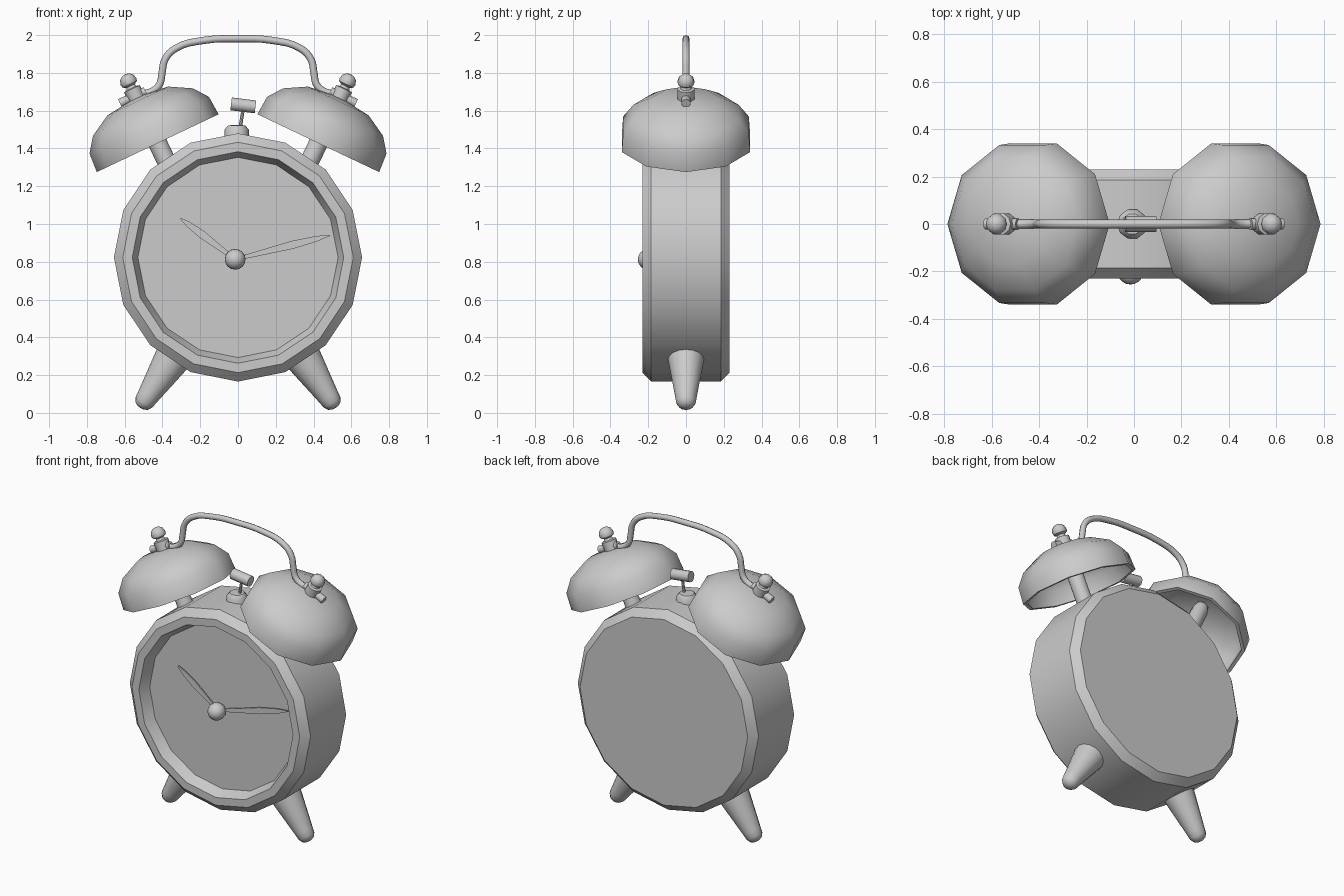
import bpy, bmesh, math
from mathutils import Matrix, Vector

if "Cube" in bpy.data.objects:
    bpy.data.objects.remove(bpy.data.objects["Cube"])


def finish(name, bm, angle=40):
    bmesh.ops.recalc_face_normals(bm, faces=bm.faces)
    me = bpy.data.meshes.new(name)
    bm.to_mesh(me)
    bm.free()
    ob = bpy.data.objects.new(name, me)
    bpy.context.collection.objects.link(ob)
    bpy.ops.object.select_all(action='DESELECT')
    bpy.context.view_layer.objects.active = ob
    ob.select_set(True)
    bpy.ops.object.shade_smooth_by_angle(angle=math.radians(angle))
    return ob


def lathe(name, profile, n, origin, rot, angle=40):
    """Spin (radius, height) points around the local z axis."""
    bm = bmesh.new()
    rings = []
    for r, h in profile:
        if r == 0:
            rings.append([bm.verts.new((0, 0, h))] * n)
        else:
            rings.append([bm.verts.new((r * math.cos(i * math.tau / n),
                                        r * math.sin(i * math.tau / n), h)) for i in range(n)])
    for a, b in zip(rings, rings[1:]):
        for i in range(n):
            j = (i + 1) % n
            bm.faces.new(list(dict.fromkeys((a[i], a[j], b[j], b[i]))))
    bm.transform(Matrix.Translation(origin) @ rot)
    return finish(name, bm, angle)


def tilt(t):
    return Matrix.Rotation(t, 4, 'Y')


def ball(r, h, steps=8, start=0.0):
    return [(r * math.sin(a) if 0 < k < steps else (0 if k == steps else r * math.sin(a)),
             h - r * math.cos(a))
            for k in range(steps + 1) for a in [start + (math.pi - start) * k / steps]]


FRONT = Matrix.Rotation(math.pi / 2, 4, 'X')   # local z points to -y
CZ = 0.823                                     # body centre height

# Body: 16-sided case with chamfered rims and a recessed dial
lathe("clock_case", [(0, -0.23), (0.61, -0.23), (0.657, -0.185), (0.657, 0.185),
                     (0.61, 0.23), (0.56, 0.23), (0.53, 0.16), (0, 0.16)],
      16, (0, 0, CZ), FRONT)

# Hands and hub
HUB = Vector((-0.015, 0, 0.813))
lathe("hand_hub", [(0, 0.15), (0.03, 0.15), (0.03, 0.17)] + ball(0.055, 0.2, 8, 0.5),
      16, HUB, FRONT)


def hand(name, tip, y, wide_at):
    d = Vector(tip) - Vector((HUB.x, HUB.z))
    side = Vector((-d.y, d.x)).normalized()
    shape = [(0, -0.008), (wide_at, -0.021), (0.85, -0.015), (1, -0.003),
             (1, 0.003), (0.85, 0.015), (wide_at, 0.021), (0, 0.008)]
    bm = bmesh.new()
    pts = [d * t + side * w for t, w in shape]
    face = bm.faces.new([bm.verts.new((HUB.x + p.x, y, HUB.z + p.y)) for p in pts])
    ext = bmesh.ops.extrude_face_region(bm, geom=[face])
    bmesh.ops.translate(bm, vec=(0, 0.008, 0),
                        verts=[v for v in ext['geom'] if isinstance(v, bmesh.types.BMVert)])
    finish(name, bm)


hand("hour_hand", (-0.305, 1.03), -0.19, 0.6)
hand("minute_hand", (0.487, 0.94), -0.18, 0.6)

# Paired parts: legs, bells, posts, finials
BELL = math.radians(25.4)
for s, label in ((-1, "left"), (1, "right")):
    # Tapered leg pointing away from the body centre
    lathe(f"{label}_leg", [(0, 0.55), (0.105, 0.55), (0.098, 0.63), (0.057, 0.88), (0.052, 0.915),
                           (0.038, 0.938), (0.018, 0.948), (0, 0.95)],
          16, (0, 0, CZ), tilt(math.pi - s * math.radians(33)))
    rim, rot = (s * 0.425, 0, 1.428), tilt(s * BELL)
    # Hollow ten-sided bell
    lathe(f"{label}_bell", [(0, 0.245), (0.17, 0.23), (0.277, 0.166), (0.33, 0.095), (0.335, 0),
                            (0.357, 0), (0.35, 0.105), (0.293, 0.182), (0.178, 0.247), (0, 0.268)],
          10, rim, rot, 45)
    lathe(f"{label}_bell_post", [(0, -0.22), (0.05, -0.22), (0.05, 0.2), (0.035, 0.25), (0, 0.25)],
          12, rim, rot)
    # Nut and ball finial on top of the bell
    lathe(f"{label}_finial", [(0, 0.24), (0.046, 0.24), (0.046, 0.318), (0.03, 0.322), (0.025, 0.335),
                              (0.042, 0.345), (0.046, 0.36), (0.038, 0.385), (0.02, 0.4), (0, 0.403)],
          10, rim, rot)
    # Sleeve at the end of the handle, lying across the nut
    lathe(f"{label}_handle_sleeve", [(0, -0.06), (0.024, -0.06), (0.024, 0.09), (0, 0.09)],
          10, Vector(rim) + rot @ Vector((0, 0, 0.276)), tilt(s * (BELL + math.pi / 2)))

# Carrying handle: bent tube
half = [(0.545, 1.677), (0.50, 1.69), (0.45, 1.705), (0.415, 1.74), (0.402, 1.80),
        (0.387, 1.87), (0.33, 1.93), (0.18, 1.972), (0, 1.981)]
path = [(-x, z) for x, z in half] + half[-2::-1]
cu = bpy.data.curves.new("path", 'CURVE')
cu.dimensions = '3D'
cu.bevel_depth = 0.019
cu.bevel_resolution = 2
cu.use_fill_caps = True
sp = cu.splines.new('BEZIER')
sp.resolution_u = 4
sp.bezier_points.add(len(path) - 1)
for bp, (x, z) in zip(sp.bezier_points, path):
    bp.co = (x, 0, z)
    bp.handle_left_type = bp.handle_right_type = 'AUTO'
tube = bpy.data.objects.new("path", cu)
bpy.context.collection.objects.link(tube)
bm = bmesh.new()
bm.from_mesh(tube.to_mesh())
bpy.data.objects.remove(tube)
finish("carry_handle", bm, 50)

# Striker between the bells
lathe("striker_base", [(0, 1.44), (0.064, 1.44), (0.064, 1.5), (0.045, 1.522), (0, 1.525)],
      10, (-0.007, 0, 0), Matrix())
lean = tilt(math.radians(9))
lathe("striker_stem", [(0, 0), (0.009, 0), (0.009, 0.13), (0, 0.13)], 8, (0.01, 0, 1.5), lean)
lathe("striker_head", [(0, -0.065), (0.034, -0.065), (0.034, 0.065), (0, 0.065)],
      12, (0.028, 0, 1.628), tilt(math.radians(97)))
